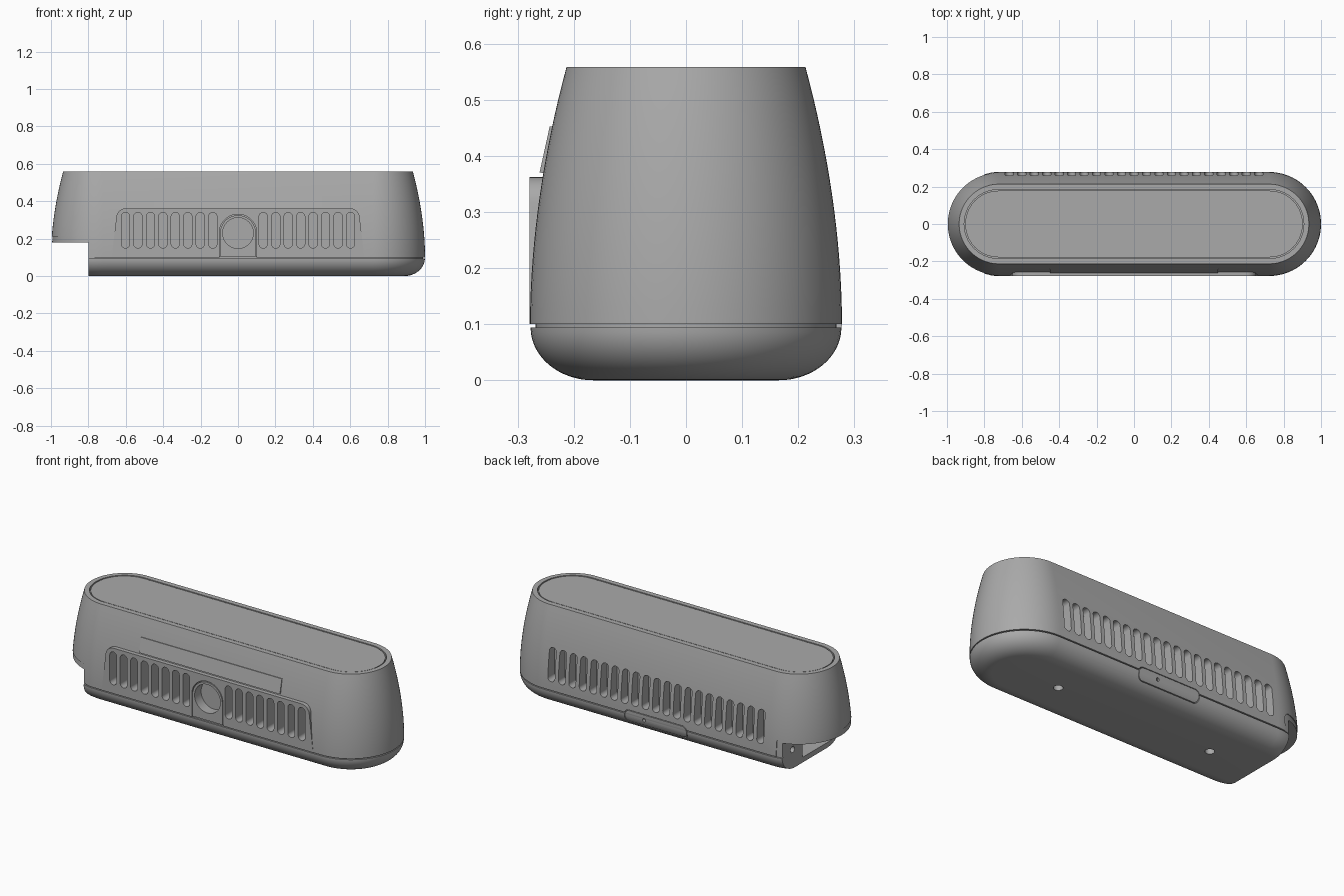
import bpy, bmesh, math
from mathutils import Vector

if "Cube" in bpy.data.objects:
    bpy.data.objects.remove(bpy.data.objects["Cube"])

grey = bpy.data.materials.new("housing grey")
grey.use_nodes = True
COLOUR = (0.4, 0.4, 0.4, 1)
grey.diffuse_color = COLOUR
grey.node_tree.nodes["Principled BSDF"].inputs["Base Color"].default_value = COLOUR

HALF = 0.722   # half length of the straight sides
TOP = 0.558
SEAM = 0.1


def finish(name, bm):
    bmesh.ops.recalc_face_normals(bm, faces=bm.faces)
    mesh = bpy.data.meshes.new(name)
    bm.to_mesh(mesh)
    bm.free()
    ob = bpy.data.objects.new(name, mesh)
    bpy.context.collection.objects.link(ob)
    mesh.materials.append(grey)
    return ob


def loft(name, profile, steps=40):
    """Stack of stadium outlines from (radius, z) pairs."""
    bm = bmesh.new()
    rings = []
    for r, z in profile:
        ring = []
        for side in (1, -1):
            for i in range(steps + 1):
                a = -math.pi / 2 + math.pi * i / steps
                ring.append(bm.verts.new((side * (HALF + r * math.cos(a)), side * r * math.sin(a), z)))
        rings.append(ring)
    n = len(rings[0])
    for lo, hi in zip(rings, rings[1:]):
        for i in range(n):
            j = (i + 1) % n
            bm.faces.new((lo[i], lo[j], hi[j], hi[i]))
    bm.faces.new(rings[0])
    bm.faces.new(rings[-1])
    return finish(name, bm)


def rounded(corners, steps=10):
    """Polygon from (u, v, radius) corners, with arcs at the corners."""
    pts = []
    n = len(corners)
    for i, (u, v, r) in enumerate(corners):
        p = Vector((u, v))
        if r == 0:
            pts.append(p)
            continue
        a = (Vector(corners[i - 1][:2]) - p).normalized()
        b = (Vector(corners[(i + 1) % n][:2]) - p).normalized()
        half = a.angle(b) / 2
        centre = p + (a + b).normalized() * (r / math.sin(half))
        start = p + a * (r / math.tan(half)) - centre
        end = p + b * (r / math.tan(half)) - centre
        for k in range(steps + 1):
            t = k / steps
            w = math.pi - 2 * half
            pts.append(centre + (start * math.sin((1 - t) * w) + end * math.sin(t * w)) / math.sin(w))
    return pts


def rect(u0, u1, v0, v1, r=0.0):
    return rounded([(u0, v0, r), (u1, v0, r), (u1, v1, r), (u0, v1, r)])


def circle(u, v, r, n=40):
    return [(u + r * math.cos(math.tau * i / n), v + r * math.sin(math.tau * i / n)) for i in range(n)]


def prisms(name, outlines, lo, hi, axis="y"):
    """Extrude one or more outlines along an axis."""
    place = {"x": lambda u, v, d: (d, u, v), "y": lambda u, v, d: (u, d, v), "z": lambda u, v, d: (u, v, d)}[axis]
    bm = bmesh.new()
    for outline in outlines:
        a = [bm.verts.new(place(u, v, lo)) for u, v in outline]
        b = [bm.verts.new(place(u, v, hi)) for u, v in outline]
        bm.faces.new(a)
        bm.faces.new(b)
        for i in range(len(a)):
            j = (i + 1) % len(a)
            bm.faces.new((a[i], a[j], b[j], b[i]))
    return finish(name, bm)


def combine(ob, tool, operation="DIFFERENCE"):
    mod = ob.modifiers.new("cut", "BOOLEAN")
    mod.operation, mod.solver, mod.object = operation, "EXACT", tool
    bpy.context.view_layer.objects.active = ob
    bpy.ops.object.modifier_apply(modifier=mod.name)


helpers = []


def helper(ob):
    ob.hide_render = True
    helpers.append(ob)
    return ob


# Side profiles
base_profile = []
for i in range(17):
    a = math.pi / 2 * i / 16
    base_profile.append((0.165 + 0.112 * math.sin(a), 0.094 * (1 - math.cos(a))))
shell_profile = []
for i in range(17):
    t = i / 16
    shell_profile.append((0.278 - 0.065 * t ** 1.9, SEAM + (TOP - SEAM) * t))

# Main bodies
upper_shell = loft("upper_shell", shell_profile)
lower_base = loft("lower_base", base_profile)
seam_spacer = loft("seam_spacer", [(0.268, 0.088), (0.268, 0.106)])
end_core = loft("end_core", [(r - 0.004, z) for r, z in shell_profile[:8]])

# Raised front grille panel
panel = helper(prisms("panel_form", [rounded([(-0.675, SEAM, 0), (0.675, SEAM, 0), (0.645, 0.362, 0.05), (-0.645, 0.362, 0.05)])],
                      -0.279, -0.15))
combine(upper_shell, panel, "UNION")

# Vent slots, front and back
def slot(x):
    return rect(x - 0.022, x + 0.022, 0.15, 0.34, 0.0215)

PITCH = 0.0667
front_slots = [slot(s * (0.135 + PITCH * i)) for s in (1, -1) for i in range(8)]
combine(upper_shell, helper(prisms("front_slot_cutter", front_slots, -0.4, -0.215)))
combine(upper_shell, helper(prisms("back_slot_cutter", [slot(PITCH * i) for i in range(-10, 11)], 0.215, 0.4)))

# Lens housing with a round recess
def arch(r):
    return rounded([(-r, SEAM + 0.1 - r, 0), (r, SEAM + 0.1 - r, 0), (r, 0.23 + r, r * 0.99), (-r, 0.23 + r, r * 0.99)], 24)

combine(upper_shell, helper(prisms("arch_cutter", [arch(0.1)], -0.4, -0.2)))
lens_housing = prisms("lens_housing", [arch(0.095)], -0.279, -0.19)
combine(lens_housing, helper(prisms("lens_cutter", [circle(0, 0.23, 0.082)], -0.4, -0.22)))

# Top panel set in a groove
combine(upper_shell, helper(prisms("top_cutter", [rect(-0.908, 0.908, -0.184, 0.184, 0.183)], 0.54, 0.7, "z")))
top_panel = prisms("top_panel", [rect(-0.902, 0.902, -0.178, 0.178, 0.177)], 0.535, 0.556, "z")

# Slim plate above the grille
front_plate = prisms("front_plate", [[(-0.2, 0.367), (-0.261, 0.37), (-0.243, 0.452), (-0.2, 0.452)]], -0.45, 0.45, "x")

# Back tab across the seam, with a screw hole
tab_cutter = helper(prisms("tab_cutter", [rect(-0.2, 0.2, 0.045, 0.12, 0.03)], 0.245, 0.4))
for ob in (upper_shell, lower_base):
    combine(ob, tab_cutter)
back_tab = loft("back_tab", base_profile + shell_profile[:4])
combine(back_tab, helper(prisms("tab_form", [rect(-0.196, 0.196, 0.049, 0.116, 0.027)], 0.23, 0.4)), "INTERSECT")
combine(back_tab, helper(prisms("tab_hole_cutter", [circle(0.075, 0.085, 0.01, 16)], 0.25, 0.4)))

# Open corner at one end, with an inner lip
combine(upper_shell, helper(prisms("notch_cutter", [rounded([(-1.2, 0, 0), (-0.768, 0, 0), (-0.768, 0.212, 0.035), (-1.2, 0.212, 0)])], -0.5, 0.5)))
inner_notch = helper(prisms("inner_notch_cutter", [rect(-1.2, -0.8, -0.1, 0.18)], -0.5, 0.5))
for ob in (end_core, lower_base, seam_spacer):
    combine(ob, inner_notch)
combine(end_core, helper(prisms("core_trim", [rect(-0.72, 1.2, 0, 0.6)], -0.5, 0.5)))

# Port opening and small hole in the notch face
port = helper(prisms("port_cutter", [rect(-0.2, 0.08, 0.03, 0.16, 0.01)], -0.9, -0.66, "x"))
hole = helper(prisms("port_hole_cutter", [circle(0.17, 0.11, 0.018, 20)], -0.9, -0.74, "x"))
for ob in (upper_shell, end_core, lower_base, seam_spacer):
    combine(ob, port)
    combine(ob, hole)

# Screw holes underneath
combine(lower_base, helper(prisms("screw_cutter", [circle(s * 0.5, 0, 0.025, 24) for s in (1, -1)], -0.1, 0.03, "z")))

for ob in helpers:
    bpy.data.objects.remove(ob)

# Smooth shading with sharp edges kept
bpy.ops.object.select_all(action="DESELECT")
for ob in (upper_shell, lower_base, seam_spacer, end_core, lens_housing, top_panel, front_plate, back_tab):
    ob.select_set(True)
bpy.context.view_layer.objects.active = upper_shell
bpy.ops.object.shade_smooth_by_angle(angle=math.radians(30))
